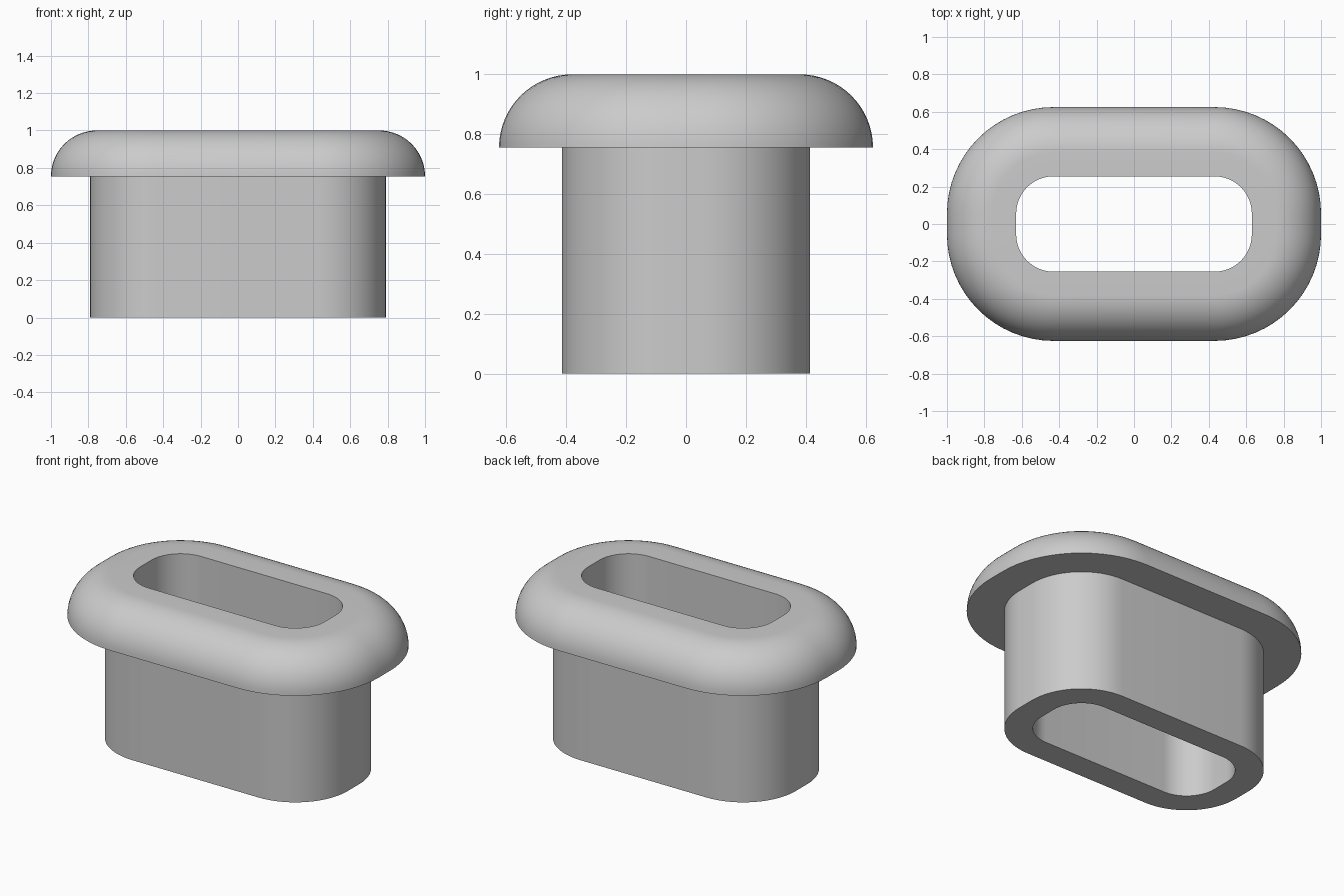
import bpy, bmesh
from math import sin, cos, pi, radians

if "Cube" in bpy.data.objects:
    bpy.data.objects.remove(bpy.data.objects["Cube"])

CX, CY = 0.43, 0.055          # corner arc centres shared by every outline
CORNER_STEPS, DOME_STEPS = 16, 16
HOLE, SLEEVE, FLANGE = 0.20, 0.36, 0.57
LEDGE, TOP, DOME = 0.755, 1.0, 0.245

grey = bpy.data.materials.new("light_grey")
grey.use_nodes = True
colour = (0.6, 0.6, 0.6, 1)
grey.diffuse_color = colour
grey.node_tree.nodes["Principled BSDF"].inputs["Base Color"].default_value = colour


def outline(radius):
    """Rounded rectangle made of four corner arcs."""
    points = []
    for q, (sx, sy) in enumerate(((1, 1), (-1, 1), (-1, -1), (1, -1))):
        for i in range(CORNER_STEPS + 1):
            a = (q + i / CORNER_STEPS) * pi / 2
            points.append((sx * CX + radius * cos(a), sy * CY + radius * sin(a)))
    return points


# Cross-section as (radius, height): sleeve, ledge, domed rim, hole
profile = [(HOLE, 0), (SLEEVE, 0), (SLEEVE, LEDGE)]
for i in range(DOME_STEPS + 1):
    a = i / DOME_STEPS * pi / 2
    profile.append((FLANGE - DOME + DOME * cos(a), LEDGE + (TOP - LEDGE) * sin(a)))
profile.append((HOLE, TOP))

# Sweep the cross-section round the outline
bm = bmesh.new()
rings = [[bm.verts.new((x, y, z)) for x, y in outline(r)] for r, z in profile]
for k, lower in enumerate(rings):
    upper = rings[(k + 1) % len(rings)]
    for i in range(len(lower)):
        j = (i + 1) % len(lower)
        bm.faces.new((lower[i], lower[j], upper[j], upper[i]))
bmesh.ops.recalc_face_normals(bm, faces=bm.faces)
mesh = bpy.data.meshes.new("flanged_sleeve")
bm.to_mesh(mesh)
bm.free()
mesh.materials.append(grey)

sleeve = bpy.data.objects.new("flanged_sleeve", mesh)
bpy.context.collection.objects.link(sleeve)
bpy.context.view_layer.objects.active = sleeve
sleeve.select_set(True)
bpy.ops.object.shade_smooth_by_angle(angle=radians(35))
